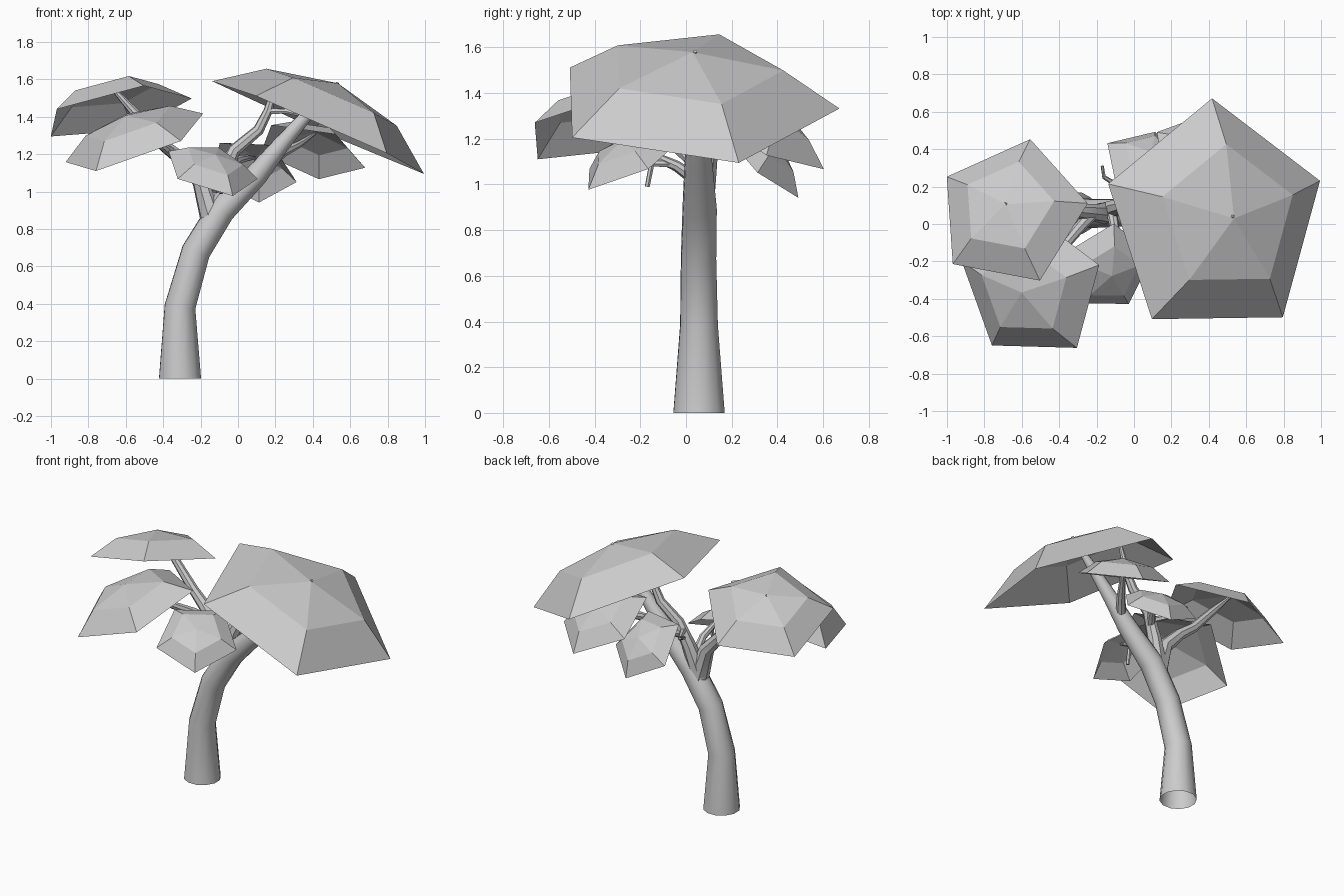
import bpy, bmesh, math
from mathutils import Vector

if "Cube" in bpy.data.objects:
    bpy.data.objects.remove(bpy.data.objects["Cube"])


def finish(name, bm):
    bmesh.ops.recalc_face_normals(bm, faces=bm.faces)
    me = bpy.data.meshes.new(name)
    bm.to_mesh(me)
    bm.free()
    ob = bpy.data.objects.new(name, me)
    bpy.context.collection.objects.link(ob)
    return ob


def canopy(name, center, normal, radius, corner):
    """Open five-sided faceted dome; one rim corner points toward 'corner'."""
    c, n = Vector(center), Vector(normal).normalized()
    u = Vector(corner) - c
    u = (u - n * u.dot(n)).normalized()
    v = n.cross(u)
    bm = bmesh.new()
    rings = []
    for r, h in ((1, 0), (0.615, 0.27)):
        rings.append([bm.verts.new(c + n * h * radius + r * radius *
                      (u * math.cos(a) + v * math.sin(a)))
                      for a in (math.tau * i / 5 for i in range(5))])
    apex = bm.verts.new(c + n * 0.39 * radius)
    for i in range(5):
        j = (i + 1) % 5
        bm.faces.new((rings[0][i], rings[0][j], rings[1][j], rings[1][i]))
        bm.faces.new((rings[1][i], rings[1][j], apex))
    for f in bm.faces:
        f.normal_update()
        if f.normal.dot(n) < 0:
            f.normal_flip()
    me = bpy.data.meshes.new(name)
    bm.to_mesh(me)
    bm.free()
    bpy.context.collection.objects.link(bpy.data.objects.new(name, me))


def limb(name, pts, sides=8):
    """Tapered tube through (x, y, z, radius) points, closed at the tip."""
    p = [Vector(q[:3]) for q in pts]
    bm = bmesh.new()
    rings = []
    for i, q in enumerate(pts):
        t = Vector()
        if i > 0:
            t += (p[i] - p[i - 1]).normalized()
        if i < len(p) - 1:
            t += (p[i + 1] - p[i]).normalized()
        t.normalize()
        u = Vector((0.25, 1, 0.05)) if abs(t.y) < 0.8 else Vector((1, 0, 0))
        u = (u - t * u.dot(t)).normalized()
        v = t.cross(u)
        ring = [(u * math.cos(a) + v * math.sin(a)) * q[3] + p[i]
                for a in (math.tau * k / sides for k in range(sides))]
        if rings:  # keep neighbouring rings untwisted
            prev = rings[-1][0].co - p[i - 1]
            s = max(range(sides), key=lambda k: (ring[k] - p[i]).dot(prev))
            ring = ring[s:] + ring[:s]
        rings.append([bm.verts.new(co) for co in ring])
    for a, b in zip(rings, rings[1:]):
        for k in range(sides):
            m = (k + 1) % sides
            bm.faces.new((a[k], a[m], b[m], b[k]))
    bm.faces.new(rings[-1])
    ob = finish(name, bm)
    bpy.ops.object.select_all(action='DESELECT')
    ob.select_set(True)
    bpy.context.view_layer.objects.active = ob
    bpy.ops.object.shade_smooth_by_angle(angle=math.radians(40))


# Foliage domes: centre, axis, radius, a rim corner
canopy("canopy_large", (.433, .022, 1.347), (.40, .03, .915), .65, (.41, .67, 1.316))
canopy("canopy_left_upper", (-.655, .06, 1.426), (-.20, .28, .94), .417, (-.25, .11, 1.497))
canopy("canopy_left_lower", (-.548, -.332, 1.261), (-.33, -.216, .918), .41, (-.175, -.215, 1.42))
canopy("canopy_front_small", (-.145, -.234, 1.109), (.26, -.43, .86), .262, (-.11, -.01, 1.21))
canopy("canopy_back_right", (.387, .34, 1.213), (.234, .44, .866), .305, (.43, .60, 1.06))
canopy("canopy_back_small", (.074, .319, 1.115), (.205, .67, .714), .248, (.11, .485, .945))

# Trunk, continuing into the main limb
limb("trunk", [(-.31, .057, 0, .116), (-.31, .057, .385, .085), (-.225, .055, .68, .079),
               (-.09, .06, .90, .076), (.10, .055, 1.09, .062), (.23, .05, 1.25, .046),
               (.36, .045, 1.40, .034), (.535, .04, 1.583, .008)], 12)

# Branches leaving the fork
limb("middle_branch", [(-.15, .06, .86, .06), (-.09, .09, 1.06, .045), (-.02, .11, 1.22, .035),
                       (.11, .12, 1.33, .03), (.16, .12, 1.43, .025), (.21, .12, 1.60, .012)])
limb("left_branch", [(-.14, .06, .86, .065), (-.20, .06, 1.06, .048), (-.31, .07, 1.18, .038),
                     (-.40, .09, 1.25, .032), (-.55, .10, 1.42, .026), (-.69, .105, 1.575, .010)])
limb("left_lower_branch", [(-.22, .06, 1.08, .036), (-.31, -.04, 1.17, .03),
                           (-.40, -.15, 1.24, .024), (-.59, -.35, 1.40, .009)])
limb("front_branch", [(-.12, .07, 1.0, .03), (-.10, -.04, 1.08, .024),
                      (-.11, -.15, 1.13, .018), (-.12, -.27, 1.19, .008)])
limb("back_right_branch", [(.15, .055, 1.14, .034), (.24, .16, 1.21, .027),
                           (.32, .27, 1.25, .02), (.41, .39, 1.31, .008)])
limb("back_branch", [(-.05, .10, 1.14, .03), (0, .17, 1.17, .024), (.05, .27, 1.18, .018),
                     (.09, .38, 1.18, .008)])

# Small twigs
limb("top_twig", [(.15, .12, 1.43, .018), (.26, .10, 1.43, .014), (.38, .06, 1.40, .008)], 6)
limb("front_twig", [(-.10, -.06, 1.09, .018), (-.09, -.15, 1.09, .016), (-.09, -.17, .99, .011)], 6)
limb("back_twig", [(-.06, .12, 1.17, .02), (-.11, .22, 1.17, .014), (-.16, .25, 1.20, .012),
                   (-.17, .31, 1.22, .008)], 6)
